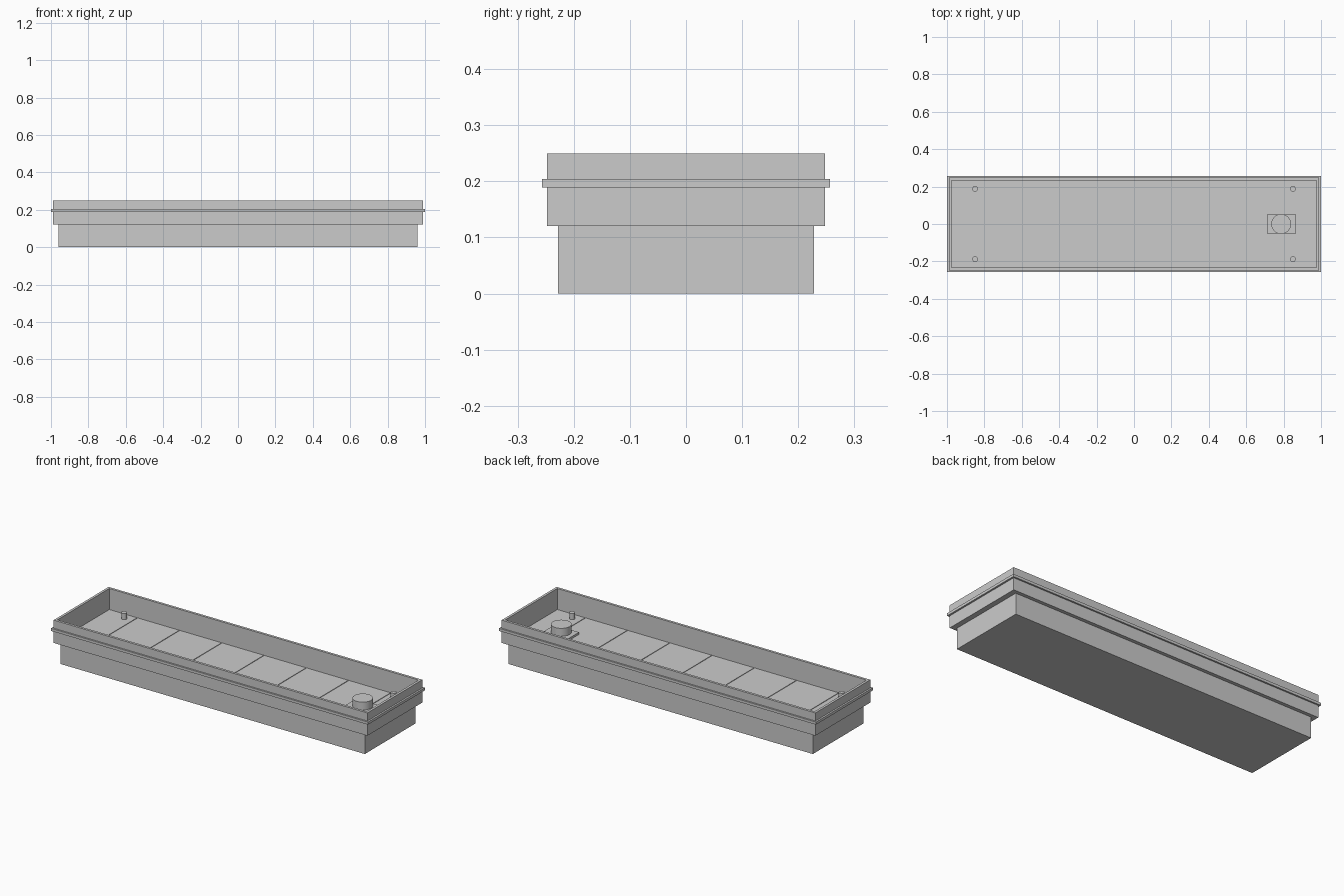
import bpy, bmesh
from mathutils import Matrix, Vector

if "Cube" in bpy.data.objects:
    bpy.data.objects.remove(bpy.data.objects["Cube"])

FLOOR = 0.13


def finish(bm, name):
    mesh = bpy.data.meshes.new(name)
    bmesh.ops.recalc_face_normals(bm, faces=bm.faces)
    bm.to_mesh(mesh)
    bm.free()
    obj = bpy.data.objects.new(name, mesh)
    bpy.context.collection.objects.link(obj)
    return obj


def box_bm(x0, x1, y0, y1, z0, z1):
    bm = bmesh.new()
    centre = Vector(((x0 + x1) / 2, (y0 + y1) / 2, (z0 + z1) / 2))
    scale = Matrix.Diagonal((x1 - x0, y1 - y0, z1 - z0, 1))
    bmesh.ops.create_cube(bm, size=1, matrix=Matrix.Translation(centre) @ scale)
    return bm


def box(name, *bounds):
    return finish(box_bm(*bounds), name)


def cylinder(name, x, y, z0, z1, radius, sides):
    bm = bmesh.new()
    bmesh.ops.create_cone(bm, cap_ends=True, segments=sides, radius1=radius,
                          radius2=radius, depth=z1 - z0,
                          matrix=Matrix.Translation((x, y, (z0 + z1) / 2)))
    obj = finish(bm, name)
    bpy.context.view_layer.objects.active = obj
    obj.select_set(True)
    bpy.ops.object.shade_smooth_by_angle()
    obj.select_set(False)
    return obj


# Lower body
box("lower_body", -0.96, 0.96, -0.228, 0.228, 0, 0.12)

# Open upper tray: inset the top face and sink it to the floor
bm = box_bm(-0.99, 0.99, -0.248, 0.248, 0.12, 0.25)
bm.faces.ensure_lookup_table()
top = max(bm.faces, key=lambda f: f.calc_center_median().z)
bmesh.ops.inset_region(bm, faces=[top], thickness=0.02)
sunk = bmesh.ops.extrude_discrete_faces(bm, faces=[top])["faces"][0]
bmesh.ops.translate(bm, verts=sunk.verts, vec=(0, 0, FLOOR - 0.25))
finish(bm, "upper_tray")

# Trim band around the tray
for side, label in ((-1, "front"), (1, "back")):
    y0, y1 = sorted((side * 0.247, side * 0.257))
    box(label + "_trim", -1.0, 1.0, y0, y1, 0.189, 0.204)
for side, label in ((-1, "left"), (1, "right")):
    x0, x1 = sorted((side * 0.989, side * 1.0))
    box(label + "_trim", x0, x1, -0.247, 0.247, 0.189, 0.204)

# Thin ribs across the floor
for i in range(7):
    x = -0.8 + i * 1.6 / 6
    box("floor_rib", x - 0.003, x + 0.003, -0.228, 0.228, FLOOR - 0.004, FLOOR + 0.003)

# Corner pegs
for sx in (-1, 1):
    for sy in (-1, 1):
        cylinder("corner_peg", sx * 0.85, sy * 0.188, FLOOR - 0.004, FLOOR + 0.035, 0.015, 16)

# Drain plate and cap
box("drain_plate", 0.71, 0.865, -0.05, 0.052, FLOOR - 0.004, FLOOR + 0.012)
cylinder("drain_cap", 0.787, 0, FLOOR + 0.008, FLOOR + 0.057, 0.053, 32)
